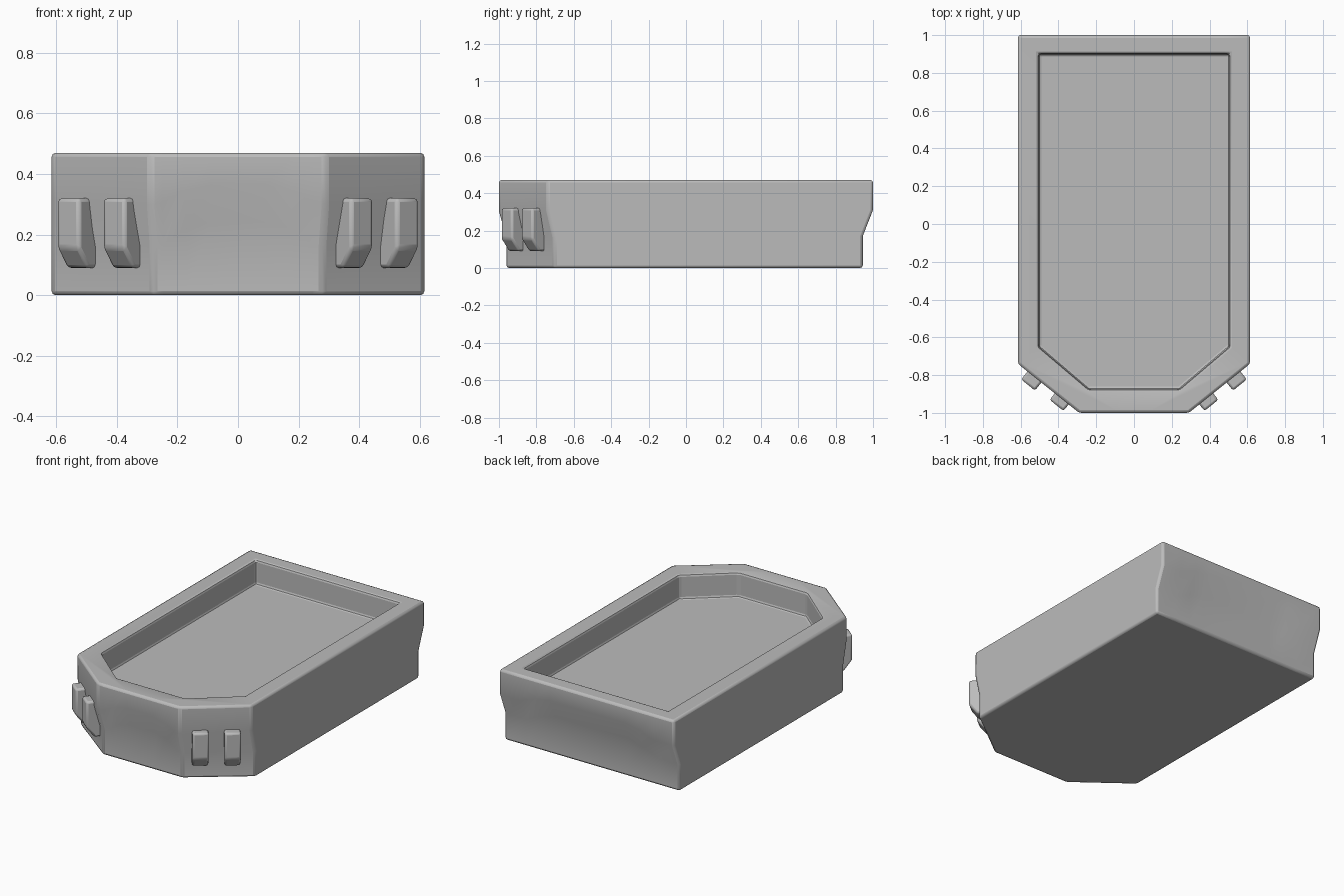
import bpy, bmesh, math
from mathutils import Vector

if "Cube" in bpy.data.objects:
    bpy.data.objects.remove(bpy.data.objects["Cube"])

gray = bpy.data.materials.new("plain gray")
gray.use_nodes = True
gray.diffuse_color = (0.5, 0.5, 0.5, 1)
gray.node_tree.nodes["Principled BSDF"].inputs["Base Color"].default_value = (0.5, 0.5, 0.5, 1)

HEIGHT, FLOOR = 0.47, 0.315


def loft(name, rings):
    """Closed solid through matching rings, bottom to top."""
    bm = bmesh.new()
    loops = [[bm.verts.new(p) for p in ring] for ring in rings]
    n = len(loops[0])
    for low, high in zip(loops, loops[1:]):
        for i in range(n):
            j = (i + 1) % n
            bm.faces.new((low[i], low[j], high[j], high[i]))
    bm.faces.new(loops[0][::-1])
    bm.faces.new(loops[-1])
    bmesh.ops.recalc_face_normals(bm, faces=bm.faces)
    mesh = bpy.data.meshes.new(name)
    bm.to_mesh(mesh)
    bm.free()
    obj = bpy.data.objects.new(name, mesh)
    bpy.context.collection.objects.link(obj)
    mesh.materials.append(gray)
    return obj


def soften(obj, width):
    bevel = obj.modifiers.new("soft edges", 'BEVEL')
    bevel.width = width
    bevel.segments = 2
    bevel.limit_method = 'ANGLE'
    bevel.angle_limit = math.radians(35)
    bpy.ops.object.select_all(action='DESELECT')
    obj.select_set(True)
    bpy.context.view_layer.objects.active = obj
    bpy.ops.object.shade_smooth_by_angle(angle=math.radians(35))


def mirrored(half):
    """Columns of the right half, followed by their mirror images."""
    return half + [(-c[0], c[1], -c[2], *c[3:]) for c in reversed(half)]


# Body columns: upper x, y, lower x, y, then top and bottom height of the step
columns = mirrored([
    (0.09, -1.0, 0.09, -0.96, 0.365, 0.24),
    (0.18, -1.0, 0.17, -0.96, 0.345, 0.22),
    (0.25, -1.0, 0.245, -0.96, 0.305, 0.17),
    (0.29, -1.0, 0.28, -0.96, 0.30, 0.16),
    (0.615, -0.74, 0.615, -0.705, 0.31, 0.16),
    (0.615, 1.0, 0.615, 0.945, 0.31, 0.17),
    (0.47, 1.0, 0.47, 0.945, 0.31, 0.17),
    (0.36, 1.0, 0.36, 0.945, 0.35, 0.215),
    (0.26, 1.0, 0.26, 0.945, 0.365, 0.24),
])
body = loft("tray_body", [
    [(c[2], c[3], 0) for c in columns],
    [(c[2], c[3], c[5]) for c in columns],
    [(c[0], c[1], c[4]) for c in columns],
    [(c[0], c[1], HEIGHT) for c in columns],
])

# Recess in the top
half = [(0.24, -0.875), (0.505, -0.65), (0.505, 0.90)]
outline = half + [(-x, y) for x, y in reversed(half)]
cutter = loft("recess_cutter", [[(x, y, z) for x, y in outline] for z in (FLOOR, 0.7)])
cutter.hide_render = True
cutter.hide_set(True)
cut = body.modifiers.new("recess", 'BOOLEAN')
cut.operation = 'DIFFERENCE'
cut.solver = 'EXACT'
cut.object = cutter
soften(body, 0.014)

# Grip blocks on the slanted front corners
profile = [(0, 0.32), (0, 0.155), (-0.05, 0.09), (-0.12, 0.09), (-0.12, 0.32)]
for side, label in ((1, "left"), (-1, "right")):
    out = Vector((0.63 * side, -0.775, 0))
    along = Vector((0.775 * side, 0.63, 0))
    for x, y, place in ((0.561, -0.852, "outer"), (0.41, -0.96, "inner")):
        centre = Vector((x * side, y, 0))
        rings = [[centre + along * w + out * d + Vector((0, 0, z)) for d, z in profile]
                 for w in (-0.047, 0.047)]
        soften(loft(f"{label}_{place}_grip", rings), 0.012)
